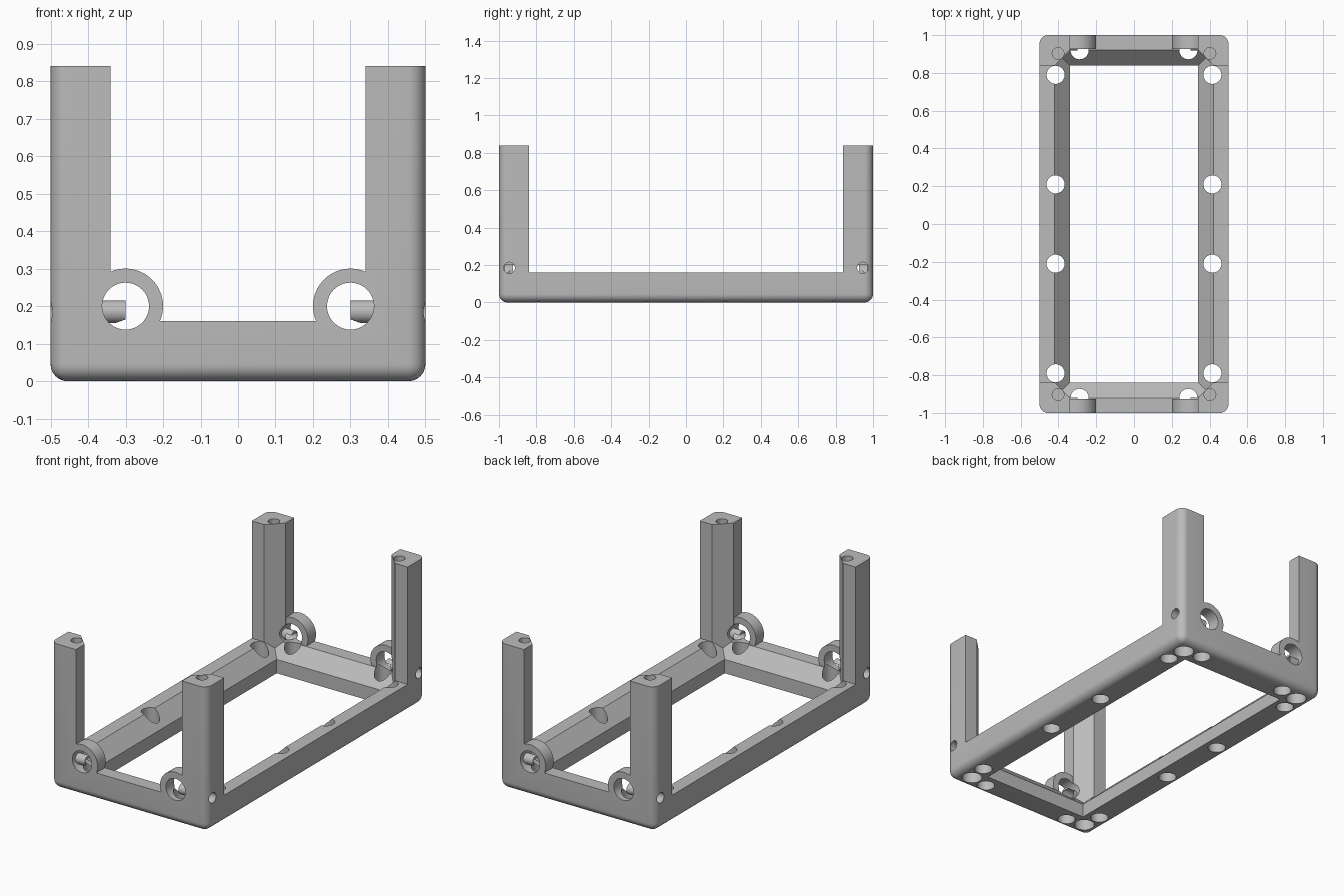
import bpy, bmesh, math
from mathutils import Matrix

if "Cube" in bpy.data.objects:
    bpy.data.objects.remove(bpy.data.objects["Cube"], do_unlink=True)

HALF_X, HALF_Y = 0.5, 1.0
WALL, FOOT = 0.08, 0.16
RAIL_TOP, POST_TOP = 0.16, 0.84

grey = bpy.data.materials.new("plain grey")
grey.use_nodes = True
grey.diffuse_color = (0.5, 0.5, 0.5, 1)
grey.node_tree.nodes["Principled BSDF"].inputs["Base Color"].default_value = (0.5, 0.5, 0.5, 1)


def to_object(name, bm):
    bmesh.ops.recalc_face_normals(bm, faces=bm.faces)
    mesh = bpy.data.meshes.new(name)
    bm.to_mesh(mesh)
    bm.free()
    mesh.materials.append(grey)
    obj = bpy.data.objects.new(name, mesh)
    bpy.context.collection.objects.link(obj)
    return obj


def box(name, hx, hy, z0, z1):
    bm = bmesh.new()
    bmesh.ops.create_cube(bm, size=1)
    bmesh.ops.transform(bm, verts=bm.verts,
                        matrix=Matrix.Translation((0, 0, (z0 + z1) / 2))
                        @ Matrix.Diagonal((2 * hx, 2 * hy, z1 - z0, 1)))
    return to_object(name, bm)


def loft(name, rings):
    """Closed solid through rings of equal point count."""
    bm = bmesh.new()
    loops = [[bm.verts.new(p) for p in ring] for ring in rings]
    n = len(loops[0])
    bm.faces.new(loops[0])
    bm.faces.new(loops[-1])
    for low, high in zip(loops, loops[1:]):
        for i in range(n):
            j = (i + 1) % n
            bm.faces.new((low[i], low[j], high[j], high[i]))
    return to_object(name, bm)


def rod(name, radius, start, end, axis="z", sides=48):
    """Cylinder between two points that differ only along the axis."""
    bm = bmesh.new()
    k = "xyz".index(axis)
    bmesh.ops.create_cone(bm, cap_ends=True, segments=sides, radius1=radius,
                          radius2=radius, depth=abs(end[k] - start[k]))
    turn = {"x": Matrix.Rotation(math.pi / 2, 4, "Y"),
            "y": Matrix.Rotation(math.pi / 2, 4, "X"), "z": Matrix()}[axis]
    mid = [(a + b) / 2 for a, b in zip(start, end)]
    bmesh.ops.transform(bm, verts=bm.verts, matrix=Matrix.Translation(mid) @ turn)
    return to_object(name, bm)


def apply(obj, modifier):
    with bpy.context.temp_override(object=obj, active_object=obj):
        bpy.ops.object.modifier_apply(modifier=modifier.name)


def combine(target, tool, operation):
    mod = target.modifiers.new("combine", "BOOLEAN")
    mod.operation, mod.object, mod.solver = operation, tool, "EXACT"
    apply(target, mod)
    bpy.data.objects.remove(tool, do_unlink=True)


# Base rails: a slab opened by a well that flares outward near the top
def well_ring(inset, z):
    x, y = HALF_X - inset, HALF_Y - inset
    return [(-x, -y, z), (x, -y, z), (x, y, z), (-x, y, z)]


frame = box("support_frame", 0.6, 1.1, -0.1, RAIL_TOP)
well = loft("well", [well_ring(FOOT, -0.2), well_ring(FOOT, RAIL_TOP - WALL),
                     well_ring(WALL, RAIL_TOP), well_ring(WALL, 0.3)])
combine(frame, well, "DIFFERENCE")

# Corner post with its inner corner cut off
x0, y0 = HALF_X - FOOT, HALF_Y - FOOT
plan = [(x0, y0 + WALL), (x0 + WALL, y0), (0.6, y0), (0.6, 1.1), (x0, 1.1)]
post = loft("post", [[(x, y, z) for x, y in plan] for z in (0.04, POST_TOP)])
combine(frame, post, "UNION")

# Ring boss on the end wall
boss = rod("ring_boss", 0.1, (0.3, 0.926, 0.2), (0.3, 1.1, 0.2), "y", 64)
combine(frame, boss, "UNION")

# Rounded outer envelope: vertical corners and underside
envelope = box("envelope", HALF_X, HALF_Y, 0, 1.2)
bm = bmesh.new()
bm.from_mesh(envelope.data)
edges = [e for e in bm.edges if min(v.co.z for v in e.verts) < 0.1]
bmesh.ops.bevel(bm, geom=edges, offset=0.045, segments=8, profile=0.5, affect="EDGES")
bm.to_mesh(envelope.data)
bm.free()
combine(frame, envelope, "INTERSECT")

# Ring bore, side pin hole and underside pockets
combine(frame, rod("ring_bore", 0.0625, (0.3, 0.7, 0.2), (0.3, 1.2, 0.2), "y"), "DIFFERENCE")
combine(frame, rod("pin_hole", 0.03, (0.3, 0.945, 0.185), (0.6, 0.945, 0.185), "x", 32), "DIFFERENCE")
for x, y, radius, z0, z1 in [
        (0.415, 0.79, 0.048, -0.1, 0.4),     # rail pockets
        (0.415, 0.21, 0.048, -0.1, 0.4),
        (0.288, 0.92, 0.048, -0.1, 0.2),     # pocket below the ring
        (0.402, 0.903, 0.055, -0.1, 0.1),    # corner counterbore
        (0.402, 0.903, 0.031, -0.2, 0.27),   # corner screw hole
        (0.402, 0.903, 0.031, 0.55, 1.0)]:   # post top hole
    combine(frame, rod("drill", radius, (x, y, z0), (x, y, z1)), "DIFFERENCE")

# Repeat the finished quarter on all four corners
mirror = frame.modifiers.new("mirror", "MIRROR")
mirror.use_axis = (True, True, False)
mirror.use_bisect_axis = (True, True, False)
mirror.merge_threshold = 0.0005
apply(frame, mirror)

bpy.ops.object.select_all(action="DESELECT")
frame.select_set(True)
bpy.context.view_layer.objects.active = frame
bpy.ops.object.shade_smooth_by_angle(angle=math.radians(25))
